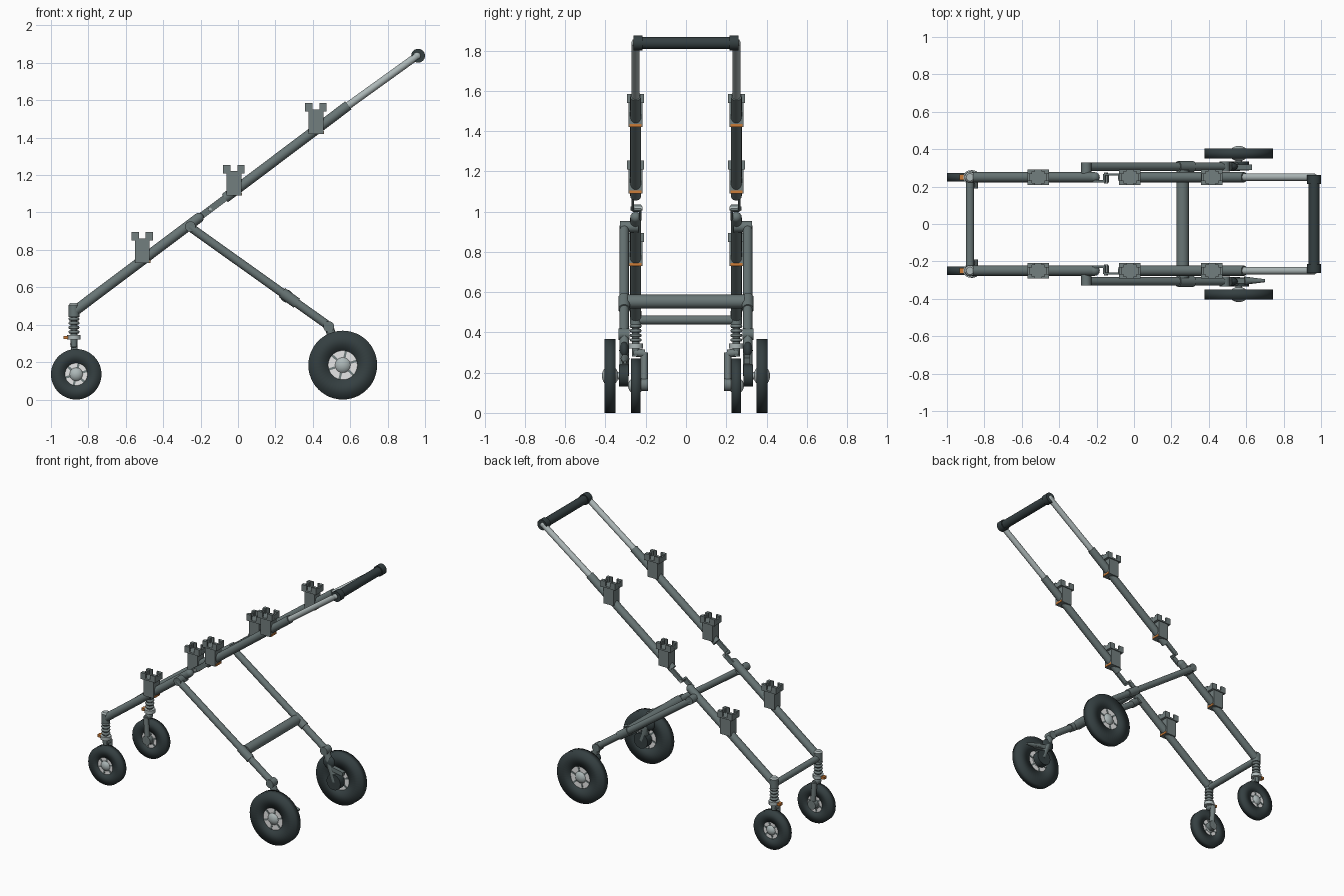
import bpy, bmesh, math
from mathutils import Vector, Matrix

cube = bpy.data.objects.get("Cube")
if cube:
    bpy.data.objects.remove(cube, do_unlink=True)


def material(name, r, g, b):
    m = bpy.data.materials.new(name)
    m.use_nodes = True
    m.diffuse_color = (r, g, b, 1)
    m.node_tree.nodes["Principled BSDF"].inputs["Base Color"].default_value = (r, g, b, 1)
    return m


FRAME = material("grey frame", 0.14, 0.18, 0.18)
CLIP = material("mid grey plastic", 0.17, 0.21, 0.21)
SILVER = material("light metal", 0.42, 0.48, 0.48)
RUBBER = material("dark rubber", 0.035, 0.05, 0.053)
WHITE = material("white rim", 0.9, 0.9, 0.9)
ORANGE = material("orange latch", 0.6, 0.2, 0.04)


def finish(name, bm, mat, angle=40):
    bmesh.ops.recalc_face_normals(bm, faces=bm.faces)
    me = bpy.data.meshes.new(name)
    bm.to_mesh(me)
    bm.free()
    me.materials.append(mat)
    me.shade_smooth()
    me.set_sharp_from_angle(angle=math.radians(angle))
    ob = bpy.data.objects.new(name, me)
    bpy.context.collection.objects.link(ob)
    return ob


def tube(name, a, b, r, mat, r2=None, sides=24):
    a, b = Vector(a), Vector(b)
    d = b - a
    bm = bmesh.new()
    place = Matrix.Translation((a + b) / 2) @ d.to_track_quat("Z", "Y").to_matrix().to_4x4()
    bmesh.ops.create_cone(bm, cap_ends=True, segments=sides, radius1=r,
                          radius2=r if r2 is None else r2, depth=d.length, matrix=place)
    return finish(name, bm, mat)


def ball(name, c, r, mat, scale=(1, 1, 1)):
    bm = bmesh.new()
    bmesh.ops.create_uvsphere(bm, u_segments=24, v_segments=12, radius=r,
                              matrix=Matrix.Translation(c) @ Matrix.Diagonal((*scale, 1)))
    return finish(name, bm, mat)


def box(name, c, size, mat, tilt=0):
    bm = bmesh.new()
    bmesh.ops.create_cube(bm, size=1, matrix=Matrix.Translation(c)
                          @ Matrix.Rotation(tilt, 4, "Y") @ Matrix.Diagonal((*size, 1)))
    return finish(name, bm, mat)


def lathe(name, c, profile, mat, axis="Y", angle=40):
    """Revolve a closed (radius, offset) profile about an axis through c."""
    bm = bmesh.new()
    turn = Matrix.Rotation(math.pi / 2, 4, "X") if axis == "Y" else Matrix()
    verts = [bm.verts.new((r, 0, h)) for r, h in profile]
    edges = [bm.edges.new((v, verts[i - 1])) for i, v in enumerate(verts)]
    bmesh.ops.spin(bm, geom=verts + edges, cent=(0, 0, 0), axis=(0, 0, 1),
                   angle=2 * math.pi, steps=48)
    bmesh.ops.remove_doubles(bm, verts=bm.verts, dist=1e-5)
    bmesh.ops.transform(bm, matrix=Matrix.Translation(c) @ turn, verts=bm.verts)
    return finish(name, bm, mat, angle)


def wheel(name, x, y, R, w, hole, hub):
    lathe(name + "_tyre", (x, y, R), [(hole, -w), (R, -w), (R, w), (hole, w)], RUBBER, angle=180)
    v = w * 0.85
    lathe(name + "_rim", (x, y, R),
          [(hub * 0.8, -v), (hole + .002, -v), (hole + .002, v), (hub * 0.8, v)], WHITE)
    for i in range(6):
        a = math.pi * i / 3 + 0.3
        box(name + "_spoke", (x + math.cos(a) * (hole + hub) / 2, y, R + math.sin(a) * (hole + hub) / 2),
            (hole - hub + .015, w * 1.9, 0.012), CLIP, -a)
    ball(name + "_hub", (x, y, R), hub, SILVER, (1, (w + .014) / hub, 1))


def rail_z(x):
    return 0.475 + 0.752 * (x + 0.87)


SLOPE = -math.atan(0.752)


def socket(x, y, z):
    """Seat mount: post with a notched hollow collar and a release strip."""
    box("mount_post", (x, y, z + .06), (.08, .07, .12), CLIP)
    box("mount_collar_floor", (x, y, z + .125), (.115, .085, .012), CLIP)
    for sx in (-1, 1):
        for sy in (-1, 1):
            box("mount_collar_side", (x + sx * .046, y + sy * .03, z + .145), (.023, .025, .04), CLIP)
            box("mount_collar_front", (x + sx * .038, y + sy * .037, z + .145), (.039, .011, .04), CLIP)
        box("mount_collar_end", (x + sx * .05, y, z + .14), (.014, .05, .03), CLIP)
    box("mount_release", (x + .038, y, z + .008), (.012, .06, .014), ORANGE)


for s in (-1, 1):
    y = s * 0.25

    def rail(x, dy=0):
        return (x, y + s * dy, rail_z(x))

    # Main rails and handle tubes
    tube("lower_rail", rail(-.87), rail(-.21), .027, FRAME)
    ball("lower_rail_end", rail(-.21), .027, FRAME)
    tube("upper_rail", rail(-.07), rail(.59), .027, FRAME)
    tube("handle_tube", rail(.57), (.955, y, 1.835), .02, SILVER)
    ball("handle_elbow", (.957, y - s * .003, 1.838), .024, SILVER)
    tube("grip_cap", (.963, s * .215, 1.838), (.963, s * .262, 1.838), .037, RUBBER)

    # Stepped hinge between the rails
    box("hinge_lower_plate", rail(-.18, -.022), (.08, .012, .035), FRAME, SLOPE)
    box("hinge_step", rail(-.15, -.005), (.014, .044, .035), FRAME, SLOPE)
    box("hinge_upper_plate", rail(-.105, .014), (.11, .012, .035), FRAME, SLOPE)
    tube("hinge_pin", rail(-.15, -.034), rail(-.15, .026), .01, SILVER, sides=12)

    # Seat mounts
    for mx, mz in ((-.512, .73), (-.022, 1.09), (.417, 1.42)):
        socket(mx, y, mz)

    # Rear leg with pivot, clamp and knuckle
    ly = s * 0.307
    tube("leg_pivot", (-.255, s * .235, .925), (-.255, s * .328, .925), .028, FRAME)
    tube("rear_leg", (-.26, ly, .925), (.49, ly, .39), .023, FRAME)
    tube("leg_clamp", (.235, ly, .572), (.315, ly, .515), .029, FRAME)
    tube("leg_knuckle", (.485, s * .28, .39), (.485, s * .335, .39), .029, FRAME)
    tube("rear_arm", (.485, ly, .39), (.56, ly, .185), .024, FRAME)
    ball("rear_suspension", (.51, ly, .31), .045, RUBBER, (1, .55, 1))
    tube("rear_hub_mount", (.56, s * .285, .185), (.56, s * .333, .185), .055, RUBBER)
    tube("rear_axle", (.56, s * .29, .185), (.56, s * .40, .185), .018, SILVER)
    box("brake_arm", (.57, s * .303, .27), (.12, .03, .03), FRAME, .2)
    wheel("rear_wheel", .56, s * .377, .184, .027, .078, .05)

    # Front caster: sleeve, spring, collar, latch and one-sided fork
    fx = -.877
    tube("caster_sleeve", (fx, y, .44), (fx, y, .505), .029, FRAME)
    tube("caster_cap", (fx, y, .505), (fx, y, .515), .029, SILVER, .02)
    tube("caster_stem", (fx, y, .28), (fx, y, .45), .018, FRAME)
    for i in range(4):
        z = .362 + i * .023
        lathe("spring_coil", (fx, y, z), [(.016, -.008), (.026, -.008), (.03, 0),
                                          (.026, .008), (.016, .008)], CLIP, "Z", 70)
    tube("caster_collar", (fx, y, .32), (fx, y, .345), .036, SILVER)
    box("caster_latch", (fx - .042, y, .332), (.03, .03, .018), ORANGE)
    tube("fork_bridge", (fx, y + s * .01, .30), (fx, s * .205, .295), .02, CLIP)
    tube("fork_arm", (fx, s * .207, .30), (-.865, s * .207, .14), .018, CLIP)
    tube("fork_hub", (-.865, s * .19, .14), (-.865, s * .224, .14), .032, CLIP)
    wheel("front_wheel", -.865, s * .25, .135, .024, .06, .042)

# Cross members and grip
tube("front_crossbar", (fx, -.25, .462), (fx, .25, .462), .022, FRAME)
tube("rear_crossbar", (.26, -.29, .553), (.26, .29, .553), .034, FRAME)
tube("grip", (.963, -.24, 1.838), (.963, .24, 1.838), .03, RUBBER)

# Brake pedal on the right side
tube("brake_pedal", (.59, -.303, .27), (.70, -.303, .25), .022, FRAME, .008, 12)
